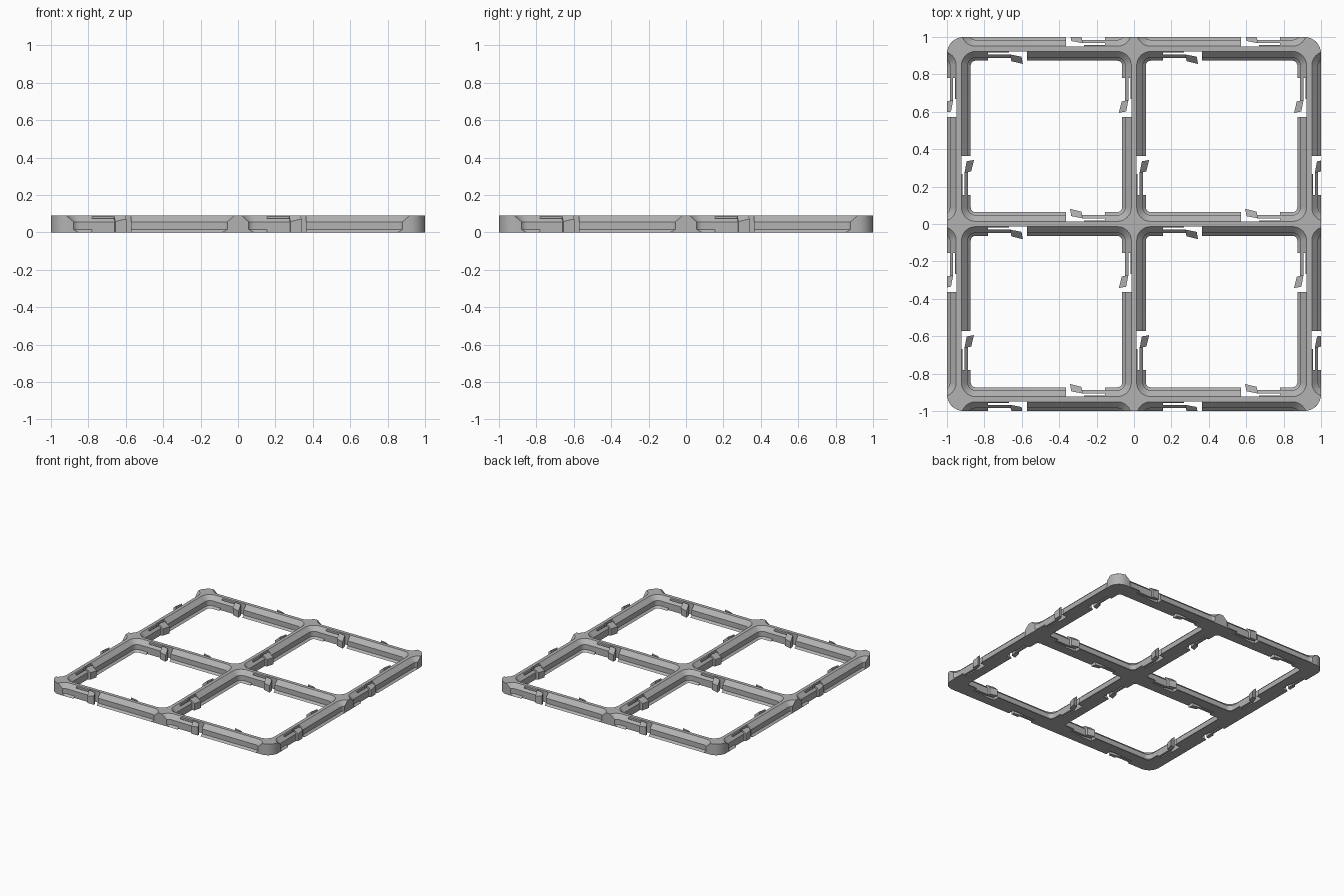
import bpy, bmesh, math
from mathutils import Matrix, Vector

P = 0.9365          # spacing of the bars
H = 0.09            # height of the frame
BASE = 1 - P        # half width of a bar at the bottom
WALL = 0.048        # half width of a bar at its upright wall

cube = bpy.data.objects.get("Cube")
if cube:
    bpy.data.objects.remove(cube)

grey = bpy.data.materials.new("grey plastic")
grey.use_nodes = True
grey.diffuse_color = (0.45, 0.45, 0.45, 1)
grey.node_tree.nodes["Principled BSDF"].inputs["Base Color"].default_value = grey.diffuse_color


def loft(bm, rings, mat=Matrix()):
    """Closed solid through rings of equal point count."""
    loops = [[bm.verts.new(mat @ Vector(p)) for p in r] for r in rings]
    n = len(loops[0])
    for a, b in zip(loops, loops[1:]):
        for i in range(n):
            bm.faces.new((a[i], a[(i + 1) % n], b[(i + 1) % n], b[i]))
    bm.faces.new(loops[0][::-1])
    bm.faces.new(loops[-1])


def rounded_square(half, radius, z, steps=8):
    pts = []
    for k in range(4):
        cx = (half - radius) * (1 if k in (0, 3) else -1)
        cy = (half - radius) * (1 if k < 2 else -1)
        for s in range(steps + 1):
            a = (k + s / steps) * math.pi / 2
            pts.append((cx + radius * math.cos(a), cy + radius * math.sin(a), z))
    return pts


def make(name, bm):
    bmesh.ops.recalc_face_normals(bm, faces=bm.faces)
    me = bpy.data.meshes.new(name)
    bm.to_mesh(me)
    bm.free()
    me.materials.append(grey)
    ob = bpy.data.objects.new(name, me)
    bpy.context.collection.objects.link(ob)
    return ob


def boolean(ob, cutter, operation):
    cutter.hide_render = True
    m = ob.modifiers.new("cut", "BOOLEAN")
    m.operation = operation
    m.solver = "EXACT"
    m.object = cutter


def bake(ob):
    dg = bpy.context.evaluated_depsgraph_get()
    me = bpy.data.meshes.new_from_object(ob.evaluated_get(dg))
    ob.modifiers.clear()
    ob.data = me
    bpy.ops.object.select_all(action="DESELECT")
    ob.select_set(True)
    bpy.context.view_layer.objects.active = ob
    bpy.ops.object.shade_smooth_by_angle(angle=math.radians(25))


# Plate the frame is cut from
bm = bmesh.new()
loft(bm, [rounded_square(1, 0.089, z) for z in (0, H)])
frame = make("grid_frame", bm)

# Stepped pockets, also around the outside so the outer walls match
bm = bmesh.new()
profile = [(BASE + 0.01, -0.01), (WALL, BASE - WALL), (WALL, 0.056), (0.004, 0.1)]
for i in range(4):
    for j in range(4):
        place = Matrix.Translation(((i - 1.5) * P, (j - 1.5) * P, 0))
        loft(bm, [rounded_square(P / 2 - d, 0.089 - d, z) for d, z in profile], place)
pockets = make("pocket_cutter", bm)

# Every side of every bar segment carries one latch
places = []
for quarter in range(4):
    turn = Matrix.Rotation(quarter * math.pi / 2, 4, "Z")
    for bar in (-P, 0, P):
        for mid in (-P / 2, P / 2):
            places.append(turn @ Matrix.Translation((mid, bar, 0)))

# Slots that free the latches from the bars
bm = bmesh.new()
slot = [(0.104, 0.013), (0.2, 0.013), (0.2, 0.02), (0.313, 0.02), (0.313, 0.1), (0.104, 0.1)]
for place in places:
    loft(bm, [[(u, d, z) for u, d in slot] for z in (-0.02, 0.12)], place)
slots = make("slot_cutter", bm)


# Latches: thin spring arm and a flared head with a sloping top
def section(u_in, u_out, d_in, d_out, z_in, z_out):
    return [(u_in, d_in, 0), (u_out, d_out, 0), (u_out, d_out, z_out), (u_in, d_in, z_in)]


bm = bmesh.new()
for place in places:
    loft(bm, [section(u, u, 0.03, WALL, 0.074, 0.056) for u in (0.19, 0.313)], place)
arms = make("latch_arms", bm)

bm = bmesh.new()
for place in places:
    loft(bm, [section(0.133, 0.126, 0.042, 0.081, H, 0.055),
              section(0.195, 0.187, 0.03, 0.066, H, 0.055)], place)
heads = make("latch_heads", bm)

# Trim the outer heads flush with the frame
bm = bmesh.new()
loft(bm, [rounded_square(1, 0.05, z) for z in (-0.1, 0.2)])
bounds = make("outline_cutter", bm)

boolean(frame, pockets, "DIFFERENCE")
boolean(frame, slots, "DIFFERENCE")
boolean(heads, bounds, "INTERSECT")
for ob in (frame, arms, heads):
    bake(ob)
for ob in (pockets, slots, bounds):
    bpy.data.objects.remove(ob)
